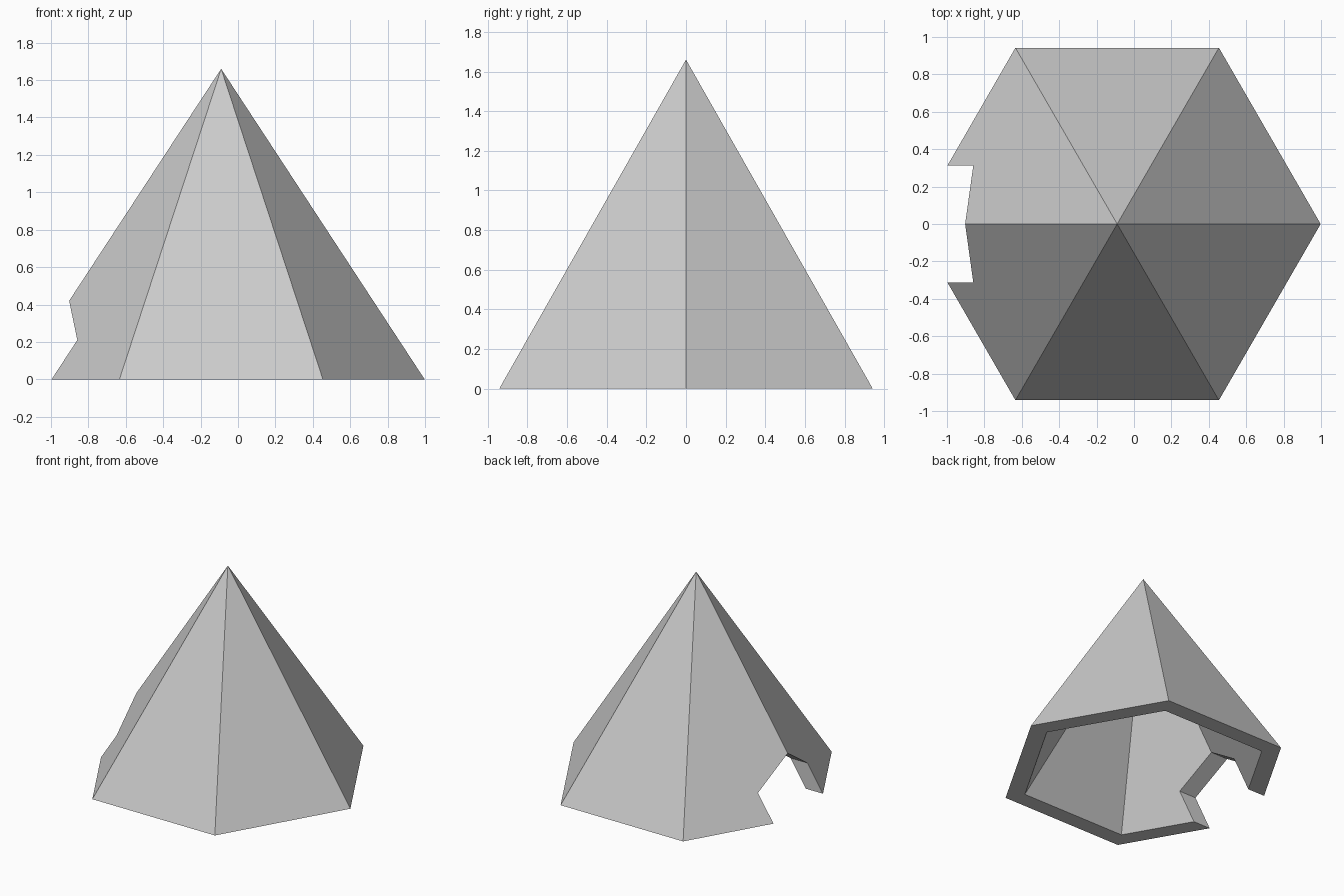
import bpy
import bmesh
from math import cos, sin, pi

cube = bpy.data.objects.get("Cube")
if cube:
    bpy.data.objects.remove(cube, do_unlink=True)

CENTRE_X = -0.09
RADIUS, HEIGHT = 1.088, 1.66
INNER_SCALE = 0.86

# Single canvas colour
canvas = bpy.data.materials.new("light_grey_canvas")
canvas.use_nodes = True
GREY = (0.6, 0.6, 0.6, 1)
canvas.diffuse_color = GREY
canvas.node_tree.nodes["Principled BSDF"].inputs["Base Color"].default_value = GREY


def finish(name, bm):
    bmesh.ops.recalc_face_normals(bm, faces=bm.faces)
    mesh = bpy.data.meshes.new(name)
    bm.to_mesh(mesh)
    bm.free()
    mesh.materials.append(canvas)
    obj = bpy.data.objects.new(name, mesh)
    bpy.context.collection.objects.link(obj)
    return obj


def add_cone(bm, scale):
    """Six-sided cone without a base; returns its base ring."""
    ring = [bm.verts.new((CENTRE_X + RADIUS * scale * cos(i * pi / 3),
                          RADIUS * scale * sin(i * pi / 3), 0)) for i in range(6)]
    apex = bm.verts.new((CENTRE_X, 0, HEIGHT * scale))
    for i in range(6):
        bm.faces.new((ring[i], ring[(i + 1) % 6], apex))
    return ring


# Hollow tent: outer and inner cones joined by a flat rim
bm = bmesh.new()
outer = add_cone(bm, 1)
inner = add_cone(bm, INNER_SCALE)
for i in range(6):
    j = (i + 1) % 6
    bm.faces.new((outer[i], inner[i], inner[j], outer[j]))
tent = finish("tent_shell", bm)

# Gabled doorway cutter through the corner on the right side
bm = bmesh.new()
profile = [(-0.314, -0.2), (0.314, -0.2), (0.314, 0.21), (0, 0.42), (-0.314, 0.21)]
door = bm.faces.new([bm.verts.new((-1.4, y, z)) for y, z in profile])
extruded = bmesh.ops.extrude_face_region(bm, geom=[door])["geom"]
bmesh.ops.translate(bm, vec=(1.0, 0, 0),
                    verts=[v for v in extruded if isinstance(v, bmesh.types.BMVert)])
cutter = finish("doorway_cutter", bm)
cutter.hide_render = True

# Cut the doorway, then discard the cutter
cut = tent.modifiers.new("doorway", "BOOLEAN")
cut.operation = "DIFFERENCE"
cut.solver = "EXACT"
cut.object = cutter
bpy.context.view_layer.objects.active = tent
bpy.ops.object.modifier_apply(modifier=cut.name)
bpy.data.objects.remove(cutter, do_unlink=True)
